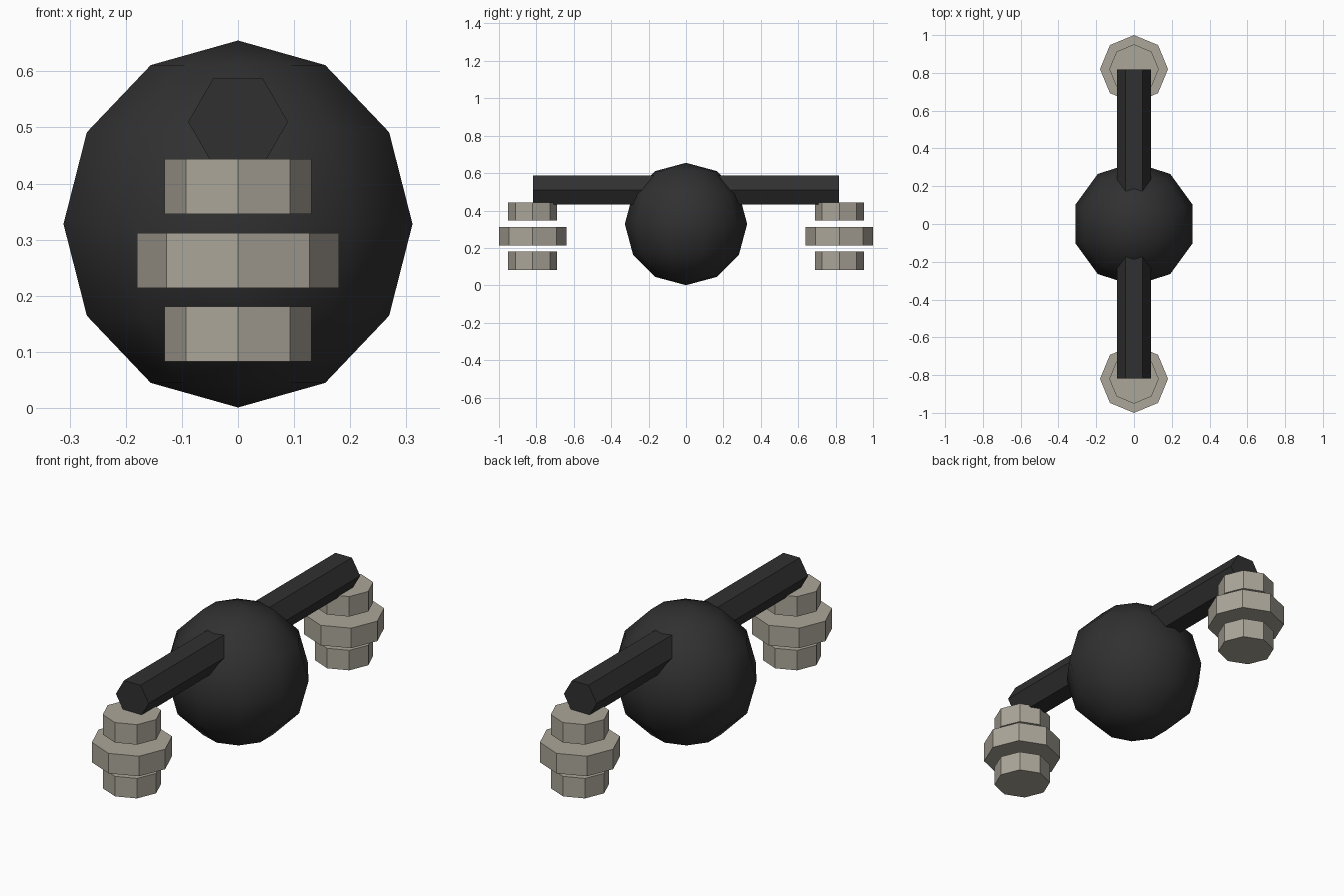
import bpy
import bmesh
from math import pi, radians
from mathutils import Matrix

cube = bpy.data.objects.get("Cube")
if cube:
    bpy.data.objects.remove(cube, do_unlink=True)


def make_material(name, rgb):
    mat = bpy.data.materials.new(name)
    mat.use_nodes = True
    mat.diffuse_color = (*rgb, 1)
    mat.node_tree.nodes["Principled BSDF"].inputs["Base Color"].default_value = (*rgb, 1)
    return mat


black = make_material("charcoal", (0.03, 0.03, 0.03))
stone = make_material("warm grey", (0.41, 0.38, 0.32))


def add_object(name, bm, mat, location, smooth=False):
    bmesh.ops.recalc_face_normals(bm, faces=bm.faces)
    for face in bm.faces:
        face.smooth = smooth
    mesh = bpy.data.meshes.new(name)
    bm.to_mesh(mesh)
    bm.free()
    mesh.materials.append(mat)
    obj = bpy.data.objects.new(name, mesh)
    obj.location = location
    bpy.context.collection.objects.link(obj)
    return obj


def add_prism(name, sides, radius, depth, location, mat, turn=None):
    bm = bmesh.new()
    bmesh.ops.create_cone(bm, cap_ends=True, segments=sides, radius1=radius,
                          radius2=radius, depth=depth, matrix=turn or Matrix())
    return add_object(name, bm, mat, location)


# Central body: coarse smooth sphere with corners on the y axis
body = bmesh.new()
bmesh.ops.create_uvsphere(body, u_segments=10, v_segments=6, radius=0.327)
add_object("body", body, black, (0, 0, 0.328), smooth=True)

# Hexagonal crossbar with flat top and bottom
lay_flat = Matrix.Rotation(pi / 2, 4, "X") @ Matrix.Rotation(radians(30), 4, "Z")
add_prism("crossbar", 6, 0.089, 1.634, (0, 0, 0.51), black, lay_flat)

# Stacked octagonal discs hanging under each end
discs = (("lower_disc", 0.131, 0.132), ("middle_disc", 0.18, 0.263), ("upper_disc", 0.131, 0.395))
for end, side in (("front", -1), ("back", 1)):
    for part, radius, z in discs:
        add_prism(f"{end}_{part}", 8, radius, 0.098, (0, side * 0.82, z), stone)
